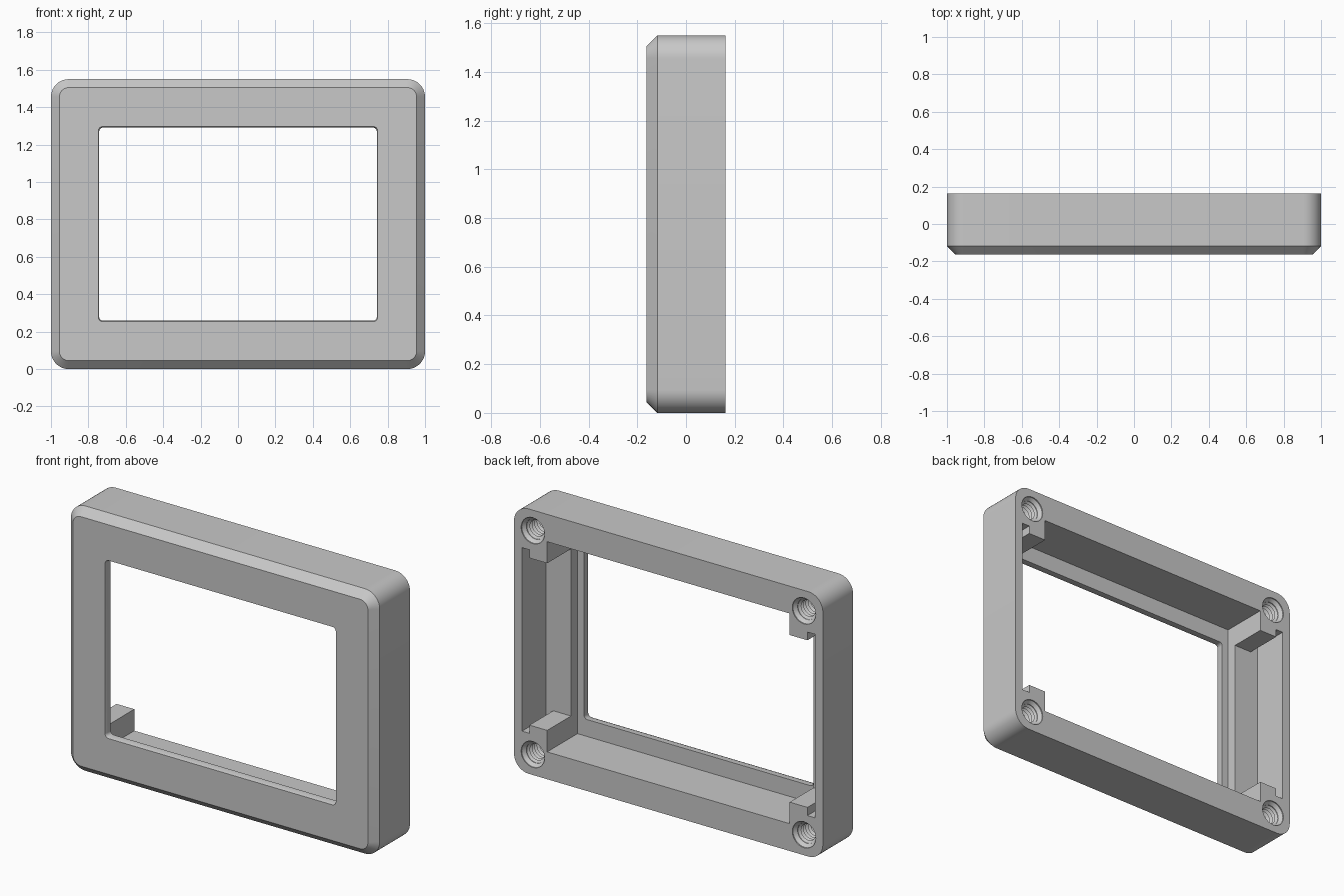
import bpy, bmesh, math

cube = bpy.data.objects.get("Cube")
if cube:
    bpy.data.objects.remove(cube, do_unlink=True)

FRONT, BACK = -0.1625, 0.1625
MID_Z, HALF_H = 0.775, 0.775

grey = bpy.data.materials.new("light grey plastic")
grey.use_nodes = True
colour = (0.58, 0.58, 0.58, 1)
grey.diffuse_color = colour
grey.node_tree.nodes["Principled BSDF"].inputs["Base Color"].default_value = colour


def rounded_rect(half_w, half_h, radius, steps=10):
    """Outline in the XZ plane, centred on the frame."""
    points = []
    for corner, (sx, sz) in enumerate([(1, 1), (-1, 1), (-1, -1), (1, -1)]):
        for i in range(steps + 1):
            a = math.pi / 2 * (corner + i / steps)
            points.append((sx * (half_w - radius) + radius * math.cos(a),
                           MID_Z + sz * (half_h - radius) + radius * math.sin(a)))
    return points


def circle(x, z, radius, steps=28):
    turns = [2 * math.pi * i / steps for i in range(steps)]
    return [(x + radius * math.cos(a), z + radius * math.sin(a)) for a in turns]


def loft(name, sections):
    """Closed solid through (y, outline) sections."""
    bm = bmesh.new()
    rings = [[bm.verts.new((x, y, z)) for x, z in outline] for y, outline in sections]
    for a, b in zip(rings, rings[1:]):
        for i in range(len(a)):
            j = (i + 1) % len(a)
            bm.faces.new((a[i], a[j], b[j], b[i]))
    bm.faces.new(rings[0])
    bm.faces.new(rings[-1])
    bmesh.ops.recalc_face_normals(bm, faces=bm.faces)
    mesh = bpy.data.meshes.new(name)
    bm.to_mesh(mesh)
    bm.free()
    mesh.materials.append(grey)
    obj = bpy.data.objects.new(name, mesh)
    bpy.context.collection.objects.link(obj)
    return obj


def cut(target, cutter):
    cutter.hide_render = True
    mod = target.modifiers.new("cut", "BOOLEAN")
    mod.operation, mod.solver, mod.object = "DIFFERENCE", "EXACT", cutter
    bpy.context.view_layer.objects.active = target
    bpy.ops.object.modifier_apply(modifier=mod.name)
    bpy.data.objects.remove(cutter, do_unlink=True)


# Outer shell with a chamfered front edge
CHAMFER = 0.045
frame = loft("bezel_frame", [
    (FRONT, rounded_rect(1 - CHAMFER, HALF_H - CHAMFER, 0.05)),
    (FRONT + CHAMFER, rounded_rect(1, HALF_H, 0.095)),
    (BACK, rounded_rect(1, HALF_H, 0.095))])

# Main recess, open at the back
recess = [(-0.785, 0.16), (0.785, 0.16), (0.785, 1.39), (-0.785, 1.39)]
cut(frame, loft("recess_cutter", [(BACK - 0.28, recess), (BACK + 0.1, recess)]))

# Shallower side pockets, notched beside the corner posts
for side in (1, -1):
    lower = [(0.7, 0.489), (0.9, 0.489), (0.9, 0.537), (0.948, 0.537)]
    pocket = [(side * x, MID_Z - h) for x, h in lower]
    pocket += [(side * x, MID_Z + h) for x, h in reversed(lower)]
    cut(frame, loft("pocket_cutter", [(BACK - 0.22, pocket), (BACK + 0.1, pocket)]))

# Display window with a slight taper
cut(frame, loft("window_cutter", [
    (FRONT - 0.01, rounded_rect(0.751, 0.525, 0.025)),
    (FRONT + 0.012, rounded_rect(0.742, 0.516, 0.02)),
    (FRONT + 0.1, rounded_rect(0.742, 0.516, 0.02))]))

# Countersunk, threaded screw holes in the corners
PITCH = 0.022
hole_profile = [(-0.02, 0.076), (0.006, 0.076), (0.026, 0.06)]
for turn in range(7):
    start = 0.03 + turn * PITCH
    hole_profile += [(start, 0.06), (start + PITCH / 2, 0.047)]
hole_profile.append((0.2, 0.047))
for sx in (1, -1):
    for sz in (1, -1):
        x, z = sx * 0.878, MID_Z + sz * 0.655
        cut(frame, loft("screw_hole_cutter",
                        [(BACK - depth, circle(x, z, r)) for depth, r in hole_profile]))

# Smooth the rounded corners while keeping the edges crisp
bpy.ops.object.select_all(action="DESELECT")
frame.select_set(True)
bpy.context.view_layer.objects.active = frame
bpy.ops.object.shade_smooth_by_angle(angle=math.radians(30))
